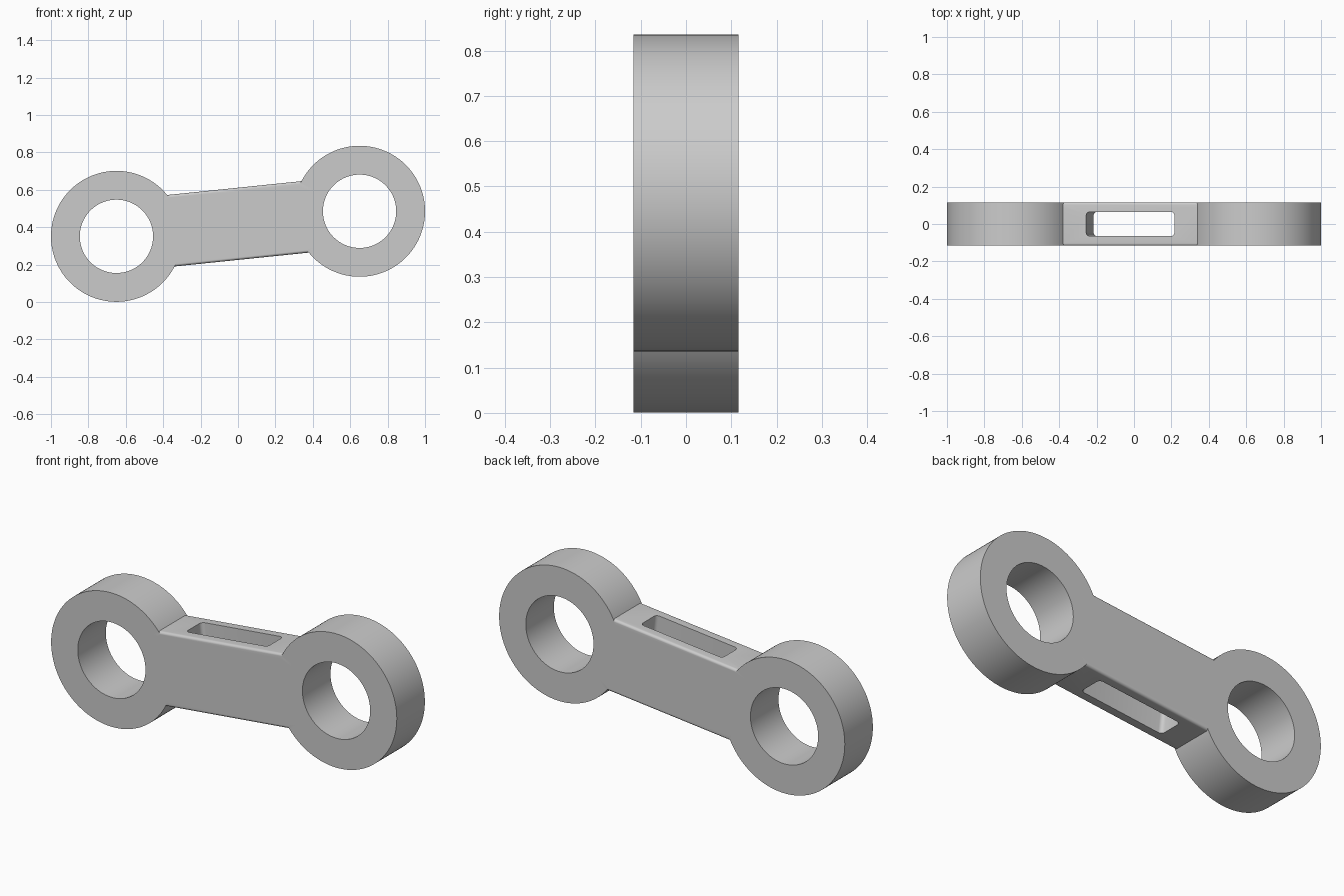
import bpy, bmesh, math
from mathutils import Vector

if "Cube" in bpy.data.objects:
    bpy.data.objects.remove(bpy.data.objects["Cube"])

HALF = 0.116                       # half thickness in y
LEFT = Vector((-0.65, 0, 0.351))   # ring centres
RIGHT = Vector((0.65, 0, 0.485))
R_OUT, R_IN, SEG = 0.35, 0.196, 128
MID = (LEFT + RIGHT) / 2
TILT = -math.atan2(RIGHT.z - LEFT.z, RIGHT.x - LEFT.x)


def make_object(name, bm, location, tilt=0.0):
    bmesh.ops.recalc_face_normals(bm, faces=bm.faces)
    mesh = bpy.data.meshes.new(name)
    bm.to_mesh(mesh)
    bm.free()
    obj = bpy.data.objects.new(name, mesh)
    bpy.context.collection.objects.link(obj)
    obj.location = location
    obj.rotation_euler = (0, tilt, 0)
    return obj


def ring(name, centre):
    bm = bmesh.new()
    loops = []
    for r, y in ((R_OUT, -HALF), (R_OUT, HALF), (R_IN, HALF), (R_IN, -HALF)):
        loops.append([bm.verts.new((r * math.cos(a), y, r * math.sin(a)))
                      for a in (2 * math.pi * i / SEG for i in range(SEG))])
    for k in range(4):
        a, b = loops[k], loops[(k + 1) % 4]
        for i in range(SEG):
            j = (i + 1) % SEG
            bm.faces.new((a[i], a[j], b[j], b[i]))
    return make_object(name, bm, centre)


def rounded_box(name, size, axis, radius):
    """Box whose four edges along one axis are rounded."""
    bm = bmesh.new()
    bmesh.ops.create_cube(bm, size=1)
    bmesh.ops.scale(bm, vec=size, verts=bm.verts)
    edges = [e for e in bm.edges
             if abs((e.verts[0].co - e.verts[1].co)[axis]) > 1e-4]
    bmesh.ops.bevel(bm, geom=edges, offset=radius, segments=5,
                    profile=0.5, affect='EDGES')
    return make_object(name, bm, MID, TILT)


def boolean(target, other, operation):
    mod = target.modifiers.new(operation.title(), 'BOOLEAN')
    mod.operation = operation
    mod.solver = 'EXACT'
    mod.object = other
    bpy.context.view_layer.objects.active = target
    bpy.ops.object.modifier_apply(modifier=mod.name)
    bpy.data.objects.remove(other)


# Connecting bar with softened long edges and a through slot
link = rounded_box("connecting_link", (0.82, 2 * HALF, 0.384), 0, 0.013)
slot = rounded_box("slot_cutter", (0.475, 0.13, 0.6), 2, 0.02)
slot.hide_render = True
boolean(link, slot, 'DIFFERENCE')

# End rings fused with the bar
for name, centre in (("left_ring", LEFT), ("right_ring", RIGHT)):
    boolean(link, ring(name, centre), 'UNION')

link.select_set(True)
bpy.context.view_layer.objects.active = link
bpy.ops.object.shade_smooth_by_angle(angle=math.radians(30))
